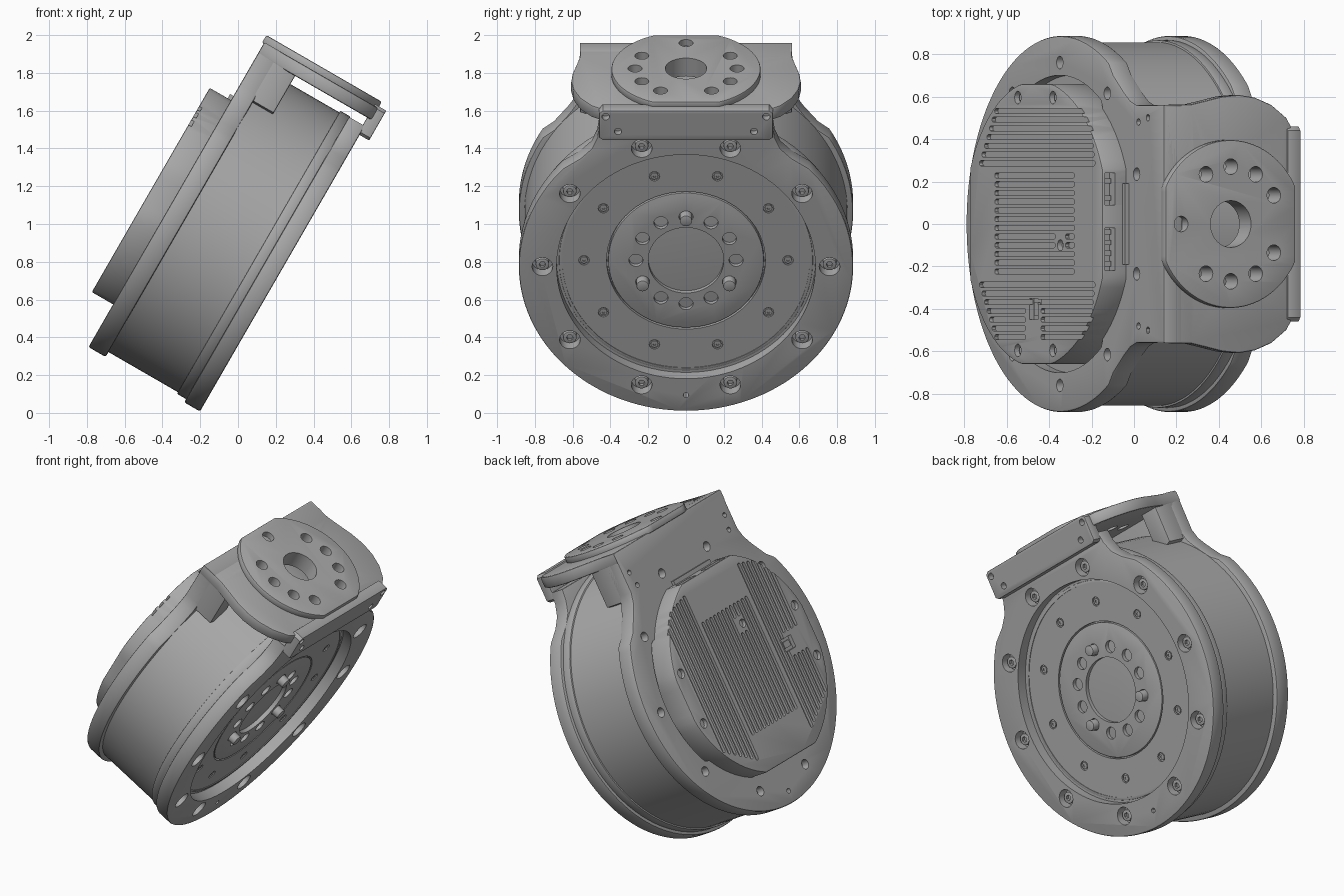
import bpy, bmesh
from math import sin, cos, pi, radians
from mathutils import Matrix, Vector

if "Cube" in bpy.data.objects:
    bpy.data.objects.remove(bpy.data.objects["Cube"])

metal = bpy.data.materials.new("satin_grey")
metal.use_nodes = True
GREY = (0.4, 0.4, 0.4, 1)
metal.diffuse_color = GREY
metal.node_tree.nodes["Principled BSDF"].inputs["Base Color"].default_value = GREY

# Tilted frame: local x = sideways, y = up the disc, z = along the motor axis
U = Vector((sin(pi / 6), 0, cos(pi / 6)))
N = Vector((cos(pi / 6), 0, -sin(pi / 6)))
V = Vector((0, 1, 0))
TILT = Matrix((V, U, N)).transposed().to_4x4()
TILT.translation = U * 0.791


def circle(r, x=0, y=0, n=32):
    return [(x + r * cos(2 * pi * i / n), y + r * sin(2 * pi * i / n)) for i in range(n)]


def ring(r, spots, count, start=0, n=24):
    """Small circles spread evenly on a larger one."""
    angles = [radians(start) + 2 * pi * i / count for i in range(count)]
    return [circle(r, spots * cos(a), spots * sin(a), n) for a in angles]


def clip(points, mx, my):
    return [(max(-mx, min(mx, x)), max(-my, min(my, y))) for x, y in points]


def rect(x0, x1, y0, y1):
    return [(x0, y0), (x1, y0), (x1, y1), (x0, y1)]


def slot(x, y0, y1, r):
    top = [(x + r * cos(pi * i / 6), y1 + r * sin(pi * i / 6)) for i in range(7)]
    return top + [(x - r * cos(pi * i / 6), y0 - r * sin(pi * i / 6)) for i in range(7)]


def mirrored(right):
    return right + [(-x, y) for x, y in reversed(right)]


def prism(name, outlines, z0, z1, bevel=0, up=False):
    """Extrude outlines along the axis, or up the disc when up is set."""
    bm = bmesh.new()
    for pts in outlines:
        place = lambda p, h: (p[0], h, p[1]) if up else (p[0], p[1], h)
        lo = [bm.verts.new(place(p, z0)) for p in pts]
        hi = [bm.verts.new(place(p, z1)) for p in pts]
        bm.faces.new(lo)
        bm.faces.new(hi)
        for i in range(len(pts)):
            j = (i + 1) % len(pts)
            bm.faces.new((lo[i], lo[j], hi[j], hi[i]))
    bmesh.ops.remove_doubles(bm, verts=bm.verts, dist=1e-5)
    bmesh.ops.recalc_face_normals(bm, faces=bm.faces)
    if bevel:
        k = 1 if up else 2
        rim = [e for e in bm.edges if abs(e.verts[0].co[k] - e.verts[1].co[k]) < 1e-5]
        bmesh.ops.bevel(bm, geom=rim, offset=bevel, segments=2, profile=0.5, affect='EDGES')
    mesh = bpy.data.meshes.new(name)
    bm.to_mesh(mesh)
    bm.free()
    mesh.materials.append(metal)
    obj = bpy.data.objects.new(name, mesh)
    obj.matrix_world = TILT
    bpy.context.scene.collection.objects.link(obj)
    return obj


def cut(obj, outlines, z0, z1, up=False):
    cutter = prism("cutter", outlines, z0, z1, up=up)
    cutter.hide_render = True
    mod = obj.modifiers.new("cut", 'BOOLEAN')
    mod.operation, mod.solver, mod.object = 'DIFFERENCE', 'EXACT', cutter
    deps = bpy.context.evaluated_depsgraph_get()
    mesh = bpy.data.meshes.new_from_object(obj.evaluated_get(deps))
    obj.modifiers.clear()
    obj.data = mesh
    bpy.data.objects.remove(cutter)


def flanged(shoulder, start):
    """Round plate whose upper edge flows into a straight tab."""
    arc = [(0.885 * cos(radians(a)), 0.885 * sin(radians(a)))
           for a in [-90 + (start + 90) * i / 48 for i in range(1, 49)]]
    return [(0, -0.885)] + mirrored(arc + shoulder)


# Drum between the two plates
drum = prism("drum", [circle(0.855, n=96)], -0.77, -0.27)
cut(drum, [circle(0.42, n=64)], -0.345, -0.2)
prism("drum_seam_band", [circle(0.865, n=96)], -0.33, -0.27, 0.004)

# Front plate with recess, counterbores and tab
shoulder = [(0.56, 0.66), (0.5, 0.72), (0.47, 0.79), (0.46, 0.86)]
front = prism("front_plate", [flanged(shoulder, 42.5)], -0.275, -0.178, 0.01)
cut(front, [circle(0.685, n=96)], -0.245, -0.1)
cut(front, [circle(0.42, n=64)], -0.4, -0.1)
cut(front, ring(0.055, 0.76, 10), -0.24, -0.1)
cut(front, ring(0.028, 0.54, 10) + [circle(0.015, 0, -0.785, 12)], -0.256, -0.1)
prism("recess_lip", [circle(0.672, n=96)], -0.25, -0.241, 0.004)
lip = bpy.data.objects["recess_lip"]
cut(lip, [circle(0.655, n=96)], -0.3, -0.2)

bolts = prism("flange_bolts", ring(0.036, 0.76, 10), -0.245, -0.2, 0.004)
cut(bolts, ring(0.018, 0.76, 10, n=6), -0.22, -0.1)
screws = prism("recess_screws", ring(0.02, 0.54, 10), -0.26, -0.248)
cut(screws, ring(0.009, 0.54, 10, n=6), -0.254, -0.1)

tab = prism("front_tab", [[(-0.46, 0.82), (-0.44, 0.805), (0.44, 0.805), (0.46, 0.82),
                           (0.46, 0.97), (0.44, 0.987), (-0.44, 0.987), (-0.46, 0.97)]],
            -0.19, -0.12, 0.006)
cut(tab, [circle(0.02, s * x, y, 16) for s in (1, -1) for x, y in ((0.425, 0.95), (0.36, 0.86))],
    -0.16, 0)

# Output hub with bore, bolt circle and three dowels
hub = prism("output_hub", [circle(0.412, n=64)], -0.36, -0.245, 0.004)
cut(hub, [circle(0.2, n=48)], -0.325, -0.1)
cut(hub, ring(0.037, 0.265, 12), -0.3, -0.1)
prism("hub_centre_disc", [circle(0.1, n=48)], -0.33, -0.322)
prism("hub_dowels", ring(0.033, 0.265, 3, 90), -0.31, -0.2, 0.005)

# Back plate with tall tab
shoulder = [(0.7, 0.5), (0.62, 0.6), (0.58, 0.66), (0.56, 0.72), (0.56, 0.978)]
back = prism("back_plate", [flanged(shoulder, 31)], -0.86, -0.755, 0.01)
cut(back, [clip(circle(0.7, n=96), 1, 0.4)], -1, -0.8)
tab_holes = [circle(0.016, s * x, y, 12) for s in (1, -1) for x, y in ((0.48, 0.74), (0.5, 0.83))]
cut(back, ring(0.03, 0.76, 10) + tab_holes + [circle(0.016, 0, -0.81, 12)], -1, -0.81)

# Rear cover with cooling slots
cover = prism("rear_cover", [clip(circle(0.675, n=96), 0.66, 0.624)], -0.99, -0.79, 0.008)
slots = []
for i in range(7):
    x = 0.286 + 0.041 * i
    low, high = -0.52 + 0.024 * i, 0.545 - 0.009 * i
    slots.append(slot(x, low, high, 0.012))
    if i < 3:
        slots.append(slot(-x, low, high, 0.012))
    else:
        slots += [slot(-x, low, -0.11, 0.012), slot(-x, 0.06, high, 0.012)]
for i in range(12):
    x = 0.228 - 0.041 * i
    if i in (7, 8):
        slots += [slot(x, -0.375, 0.17, 0.012), slot(x, 0.29, 0.35, 0.012)]
    else:
        slots.append(slot(x, -0.375, 0.35, 0.012))
cut(cover, slots, -1.1, -0.972)
cut(cover, [circle(0.026, -0.1, 0.23, 20), rect(-0.45, -0.35, -0.06, 0.02)]
    + [circle(0.03, s * 0.595, y, 20) for s in (1, -1) for y in (-0.17, 0.16)], -1.1, -0.965)
cut(cover, [rect(0.09, 0.24, -0.975, -0.92), rect(-0.22, -0.02, -0.975, -0.92)], 0.57, 0.7, up=True)
prism("cover_screws", [circle(0.02, s * 0.595, y, 20) for s in (1, -1) for y in (-0.17, 0.16)],
      -0.97, -0.98 + 0.03)
prism("mode_switch", [rect(-0.43, -0.37, -0.04, 0.0)], -0.978, -0.95)
prism("port_pins", [rect(x, x + 0.025, -0.965, -0.93)
                    for x in (0.11, 0.19, -0.2, -0.15, -0.1, -0.05)], 0.56, 0.605, up=True)
prism("cable_lip", [rect(-0.19, 0.19, -0.88, -0.85)], 0.6, 0.65, up=True)

# Top bracket plate, round mounting pad and gussets
edge = [(0.46, -0.165), (0.5, -0.19), (0.56, -0.27), (0.595, -0.36), (0.608, -0.45),
        (0.6, -0.54), (0.58, -0.63), (0.563, -0.71), (0.56, -0.858)]
plate = prism("bracket_plate", [mirrored(edge)], 0.905, 0.978, 0.01, up=True)
MID = -0.517
pad_outline = [(x, y + MID) for x, y in clip(circle(0.395, n=96), 1, 0.353)]
pad = prism("mounting_pad", [pad_outline], 0.97, 1.016, 0.008, up=True)
holes = [circle(0.11, 0, MID, 48)]
for a in (30, 60, 90, 120, 180, 240, 270, 300, 330):
    holes.append(circle(0.037, 0.27 * sin(radians(a)), MID + 0.27 * cos(radians(a)), 24))
for part in (plate, pad):
    cut(part, holes, 0.85, 1.1, up=True)

for s, side in ((1, "left"), (-1, "right")):
    prism(side + "_gusset", [[(s * x, y) for x, y in
                              ((0.43, 0.64), (0.56, 0.68), (0.56, 0.93), (0.43, 0.93))]],
          -0.8, -0.63, 0.008)

# Smooth round walls, keep edges crisp
bpy.ops.object.select_all(action='DESELECT')
for obj in bpy.context.scene.collection.objects:
    if obj.type == 'MESH':
        obj.select_set(True)
        bpy.context.view_layer.objects.active = obj
bpy.ops.object.shade_smooth_by_angle(angle=radians(30))
